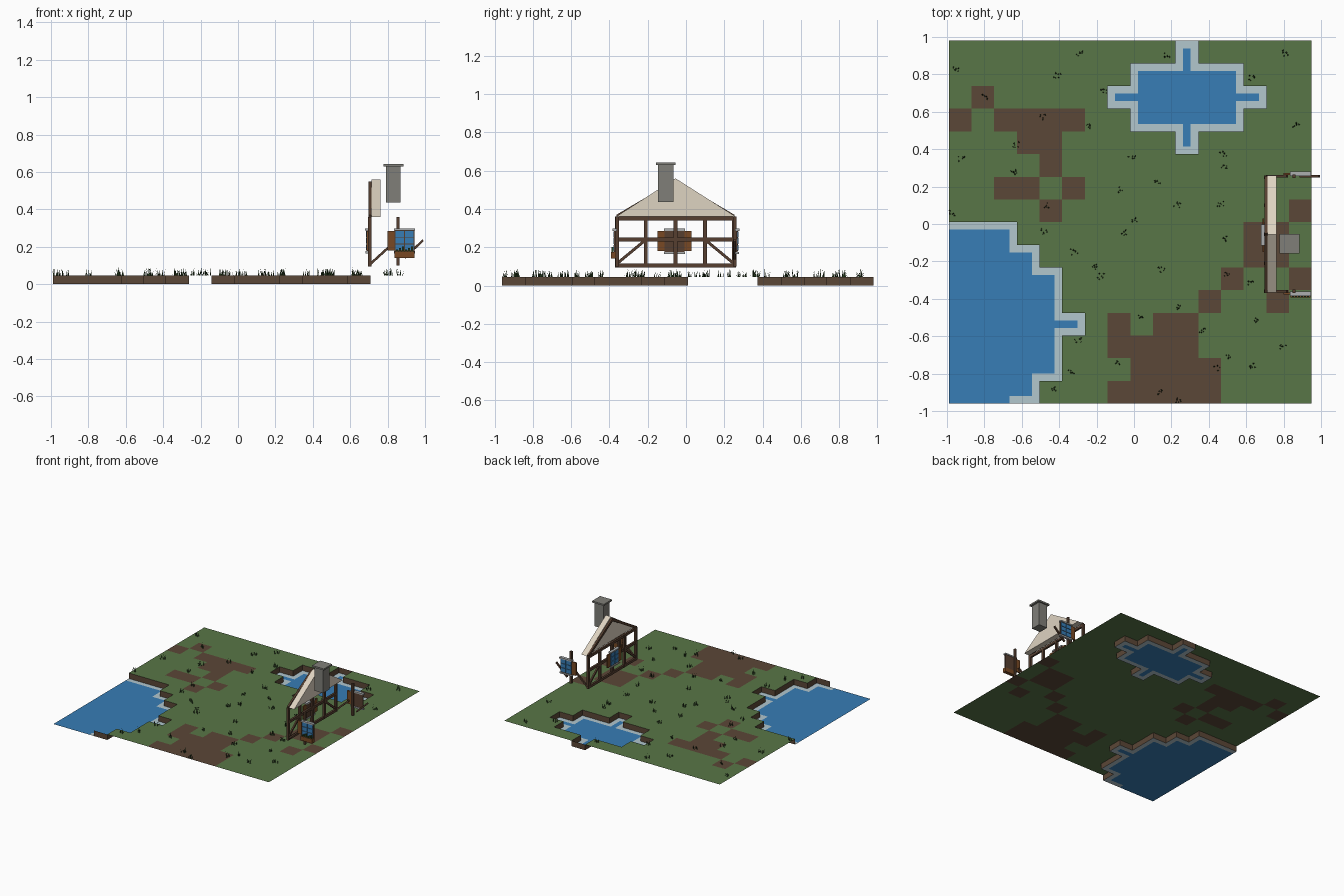
import bpy, bmesh, math, random
from mathutils import Vector, Matrix

cube = bpy.data.objects.get("Cube")
if cube:
    bpy.data.objects.remove(cube)
random.seed(4)


def material(name, r, g, b):
    lin = [((c / 255 + 0.055) / 1.055) ** 2.4 for c in (r, g, b)]
    m = bpy.data.materials.new(name)
    m.use_nodes = True
    m.diffuse_color = (*lin, 1)
    m.node_tree.nodes["Principled BSDF"].inputs["Base Color"].default_value = (*lin, 1)
    return m


GRASS = material("grass green", 89, 118, 71)
DIRT = material("dirt brown", 91, 71, 55)
BLUE = material("water blue", 55, 125, 182)
SHORE = material("shore pale blue", 178, 199, 206)
BLADE = material("dark blade green", 45, 70, 36)
TIMBER = material("dark timber", 86, 63, 48)
SHUTTER = material("shutter brown", 120, 73, 36)
CREAM = material("cream plaster", 222, 211, 193)
STONE = material("chimney grey", 128, 127, 121)
LEDGE = material("ledge light grey", 172, 175, 176)


def finish(name, bm, *mats):
    mesh = bpy.data.meshes.new(name)
    bm.to_mesh(mesh)
    bm.free()
    for m in mats:
        mesh.materials.append(m)
    ob = bpy.data.objects.new(name, mesh)
    bpy.context.collection.objects.link(ob)


def quad(bm, pts, index=0):
    bm.faces.new([bm.verts.new(p) for p in pts]).material_index = index


def box(name, lo, hi, mat):
    lo, hi = Vector(lo), Vector(hi)
    bm = bmesh.new()
    bmesh.ops.create_cube(bm, size=1, matrix=Matrix.Translation((lo + hi) / 2)
                          @ Matrix.Diagonal((*(hi - lo), 1)))
    finish(name, bm, mat)


def beam(name, a, b, depth_axis, width=0.02, depth=0.018):
    """Square timber from a to b, lying in a wall whose normal is depth_axis."""
    a, b, n = Vector(a), Vector(b), Vector(depth_axis)
    d = (b - a).normalized()
    rot = Matrix((d, n.cross(d), n)).transposed().to_4x4()
    bm = bmesh.new()
    bmesh.ops.create_cube(bm, size=1, matrix=Matrix.Translation((a + b) / 2) @ rot
                          @ Matrix.Diagonal(((b - a).length, width, depth, 1)))
    finish(name, bm, TIMBER)


# Terrain map: w water, d dirt, . grass; first row is the back edge
ROWS = [
    "..........w.....",
    "........wwwww...",
    ".d.....wwwwwww..",
    "d.dddd..wwwww...",
    "...dd.....w.....",
    "....d...........",
    "..dd.d..........",
    "....d..........d",
    "www..........dd.",
    "wwww.........dd.",
    "wwwww.......d..d",
    "wwwww......d..d.",
    "wwwwww.d.dd.....",
    "wwwww..dddd.....",
    "wwwww...dddd....",
    "wwww...ddddd....",
][::-1]
N, X0, Y0, TOP = 16, -0.99, -0.96, 0.045
T = 1.94 / N


def is_water(i, j):
    if 0 <= i < N and 0 <= j < N:
        return ROWS[j][i] == "w"
    return i < 0 or (j < 0 and i < 3)


def tile(bm, i, j, size, z, index):
    x, y = X0 + i * T, Y0 + j * T
    quad(bm, [(x, y, z), (x + size, y, z), (x + size, y + size, z), (x, y + size, z)], index)


ground, water, banks = bmesh.new(), bmesh.new(), bmesh.new()
for j in range(N):
    for i in range(N):
        if not is_water(i, j):
            tile(ground, i, j, T, TOP, int(ROWS[j][i] == "d"))
            continue
        # Water cell in thirds, with a pale strip beside every bank
        for a in (-1, 0, 1):
            for b in (-1, 0, 1):
                near = [(i + a, j), (i, j + b), (i + a, j + b)]
                shore = not all(is_water(*c) for c in near)
                tile(water, i + (a + 1) / 3, j + (b + 1) / 3, T / 3, 0, int(shore))
        # Vertical banks, facing the water
        for a, b in ((1, 0), (-1, 0), (0, 1), (0, -1)):
            if not is_water(i + a, j + b):
                c = Vector((X0 + (i + .5 + a / 2) * T, Y0 + (j + .5 + b / 2) * T, 0))
                s, up = Vector((-b, a, 0)) * T / 2, Vector((0, 0, TOP))
                quad(banks, [c + s, c - s, c - s + up, c + s + up])
for bm in (ground, water):
    bmesh.ops.remove_doubles(bm, verts=bm.verts, dist=0.001)
finish("ground", ground, GRASS, DIRT)
finish("pond_water", water, BLUE, SHORE)
finish("pond_banks", banks, DIRT)

# Grass tufts, positions in hundredths
SPOTS = [
    (-29, 91), (-95, 83), (-41, 79), (18, 90), (63, 78), (81, 91), (-80, 68), (-16, 71),
    (-24, 52), (-49, 57), (87, 53), (-63, 42), (-92, 35), (-64, 27), (-1, 35), (48, 37),
    (48, 31), (-98, 6), (-47, 10), (-8, 18), (12, 23), (23, 10), (46, 11), (0, 2),
    (-48, -4), (-32, -15), (-6, -5), (48, -8), (15, -24), (-21, -23), (-18, -28), (50, -27),
    (62, -31), (4, -49), (24, -45), (-30, -62), (-9, -74), (36, -57), (66, -52), (80, -66),
    (44, -77), (50, -71), (-34, -79), (-43, -88), (14, -90), (24, -95), (64, -76)]
tufts = bmesh.new()
for sx, sy in SPOTS:
    for k in range(6):
        ang = random.uniform(0, math.tau)
        base = Vector((sx / 100 + random.uniform(-.018, .018),
                       sy / 100 + random.uniform(-.014, .014), TOP))
        base.x = max(base.x, X0 + .005)
        side = Vector((math.cos(ang), math.sin(ang), 0)) * 0.004
        lean = Vector((-side.y, side.x, 0)) * random.uniform(1, 3)
        tip = base + lean + Vector((0, 0, random.uniform(.02, .045)))
        quad(tufts, [base - side, base + side, tip])
finish("grass_tufts", tufts, BLADE)

# Timber gable wall
WX, YA, YB, YM, ZA, ZB = 0.705, -0.36, 0.25, -0.055, 0.105, 0.35
AX, AY = (1, 0, 0), (0, 1, 0)
for y in (YA, -0.21, YM, 0.10, YB):
    beam("wall_post", (WX, y, ZA - .01), (WX, y, ZB + .01), AX)
for z in (ZA, 0.24, ZB):
    beam("wall_rail", (WX, YA - .01, z), (WX, YB + .01, z), AX, depth=0.016)
for outer, inner in ((YA, -0.215), (YB, 0.105)):
    beam("wall_brace", (WX, outer, ZA + .01), (WX, inner, 0.235), AX, 0.015, 0.012)
    beam("gable_rafter", (WX, outer, ZB + .01), (WX, YM, 0.54), AX, 0.02, 0.016)

# Plaster gable block
bm = bmesh.new()
outline = ((YA - .005, .36), (YB + .01, .36), (YM, .56))
inside, outside = [[bm.verts.new((x, y, z)) for y, z in outline] for x in (.715, .761)]
bm.faces.new(inside)
bm.faces.new(outside)
for k in range(3):
    bm.faces.new((inside[k - 1], inside[k], outside[k], outside[k - 1]))
bmesh.ops.recalc_face_normals(bm, faces=bm.faces)
finish("gable_plaster", bm, CREAM)

# Timbers of the front and back walls
for name, y in (("front", YA), ("back", YB + .005)):
    beam(name + "_post", (.855, y, .10), (.855, y, .36), AY, 0.016)
    beam(name + "_brace", (.71, y, .11), (.82, y, .21), AY, 0.013, 0.012)
beam("back_side_brace", (.89, YB + .005, .14), (.99, YB + .005, .235), AY, 0.012, 0.012)


# Windows: u runs along the wall, w points outward
def window(name, place, u0, shutters, flower_box):
    def part(label, u1, u2, w1, w2, z1, z2, mat):
        p, q = place(u0 + u1, w1), place(u0 + u2, w2)
        lo = [min(a, b) for a, b in zip(p, q)]
        hi = [max(a, b) for a, b in zip(p, q)]
        box(name + "_" + label, (*lo, z1), (*hi, z2), mat)

    part("frame", -.053, .053, 0, .01, .175, .287, TIMBER)
    for u in (-.047, .003):
        for z in (.182, .217, .252):
            part("pane", u, u + .044, .01, .014, z, z + .031, BLUE)
    part("top_ledge", -.056, .056, -.004, .02, .286, .297, LEDGE)
    for s in shutters:
        part("shutter", s * .053, s * .09, .002, .012, .18, .285, SHUTTER)
    if flower_box:
        part("flower_box", -.053, .053, 0, .028, .14, .175, SHUTTER)
        for k in range(6):
            u = -.045 + k * .016
            part("plant", u, u + .01, .014, .024, .17, .185 + .008 * (k % 3), BLADE)
    else:
        part("sill", -.056, .056, -.004, .016, .165, .176, LEDGE)


window("front_window", lambda u, w: (u, -.365 - w), .89, (-1,), True)
window("back_window", lambda u, w: (u, .26 + w), .89, (-1,), False)
window("side_window", lambda u, w: (.698 - w, u), -.06, (-1, 1), False)

# Chimney
box("chimney_shaft", (.79, -.147, .437), (.868, -.066, .63), STONE)
box("chimney_cap", (.778, -.158, .63), (.884, -.054, .643), STONE)
